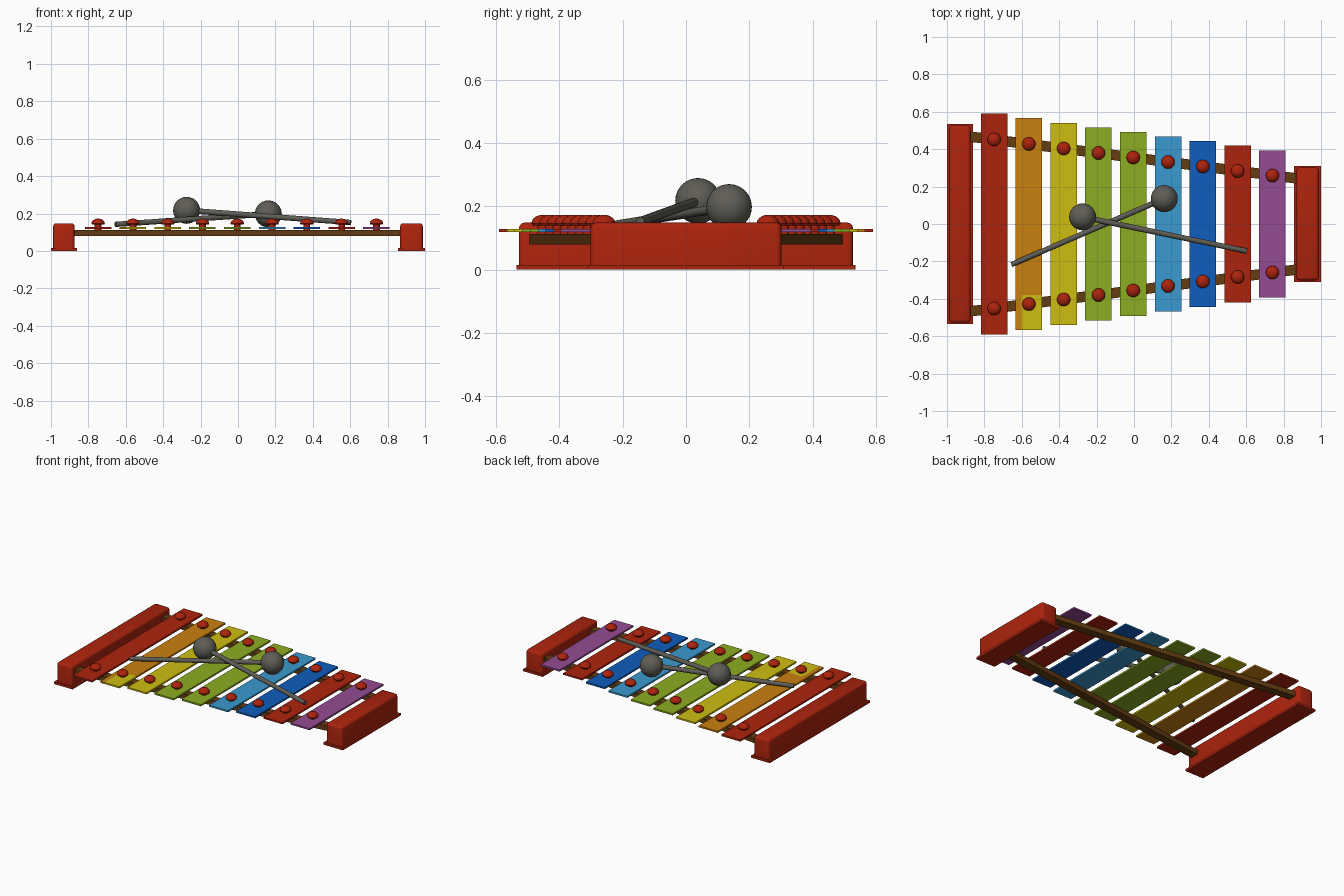
import bpy, bmesh, math
from mathutils import Vector

if "Cube" in bpy.data.objects:
    bpy.data.objects.remove(bpy.data.objects["Cube"])


def material(name, rgb):
    m = bpy.data.materials.new(name)
    m.diffuse_color = (*rgb, 1)
    m.use_nodes = True
    m.node_tree.nodes["Principled BSDF"].inputs["Base Color"].default_value = m.diffuse_color
    return m


RED = material("red", (0.42, 0.017, 0.004))
ORANGE = material("orange", (0.60, 0.22, 0.005))
YELLOW = material("yellow", (0.62, 0.51, 0.005))
GREEN = material("green", (0.27, 0.42, 0.016))
SKY = material("light blue", (0.042, 0.32, 0.62))
BLUE = material("blue", (0.005, 0.11, 0.51))
PURPLE = material("purple", (0.30, 0.07, 0.29))
BROWN = material("brown", (0.13, 0.046, 0.006))
GREY = material("grey", (0.115, 0.11, 0.092))


def finish(bm, name, *mats, smooth=False):
    bmesh.ops.recalc_face_normals(bm, faces=bm.faces[:])
    me = bpy.data.meshes.new(name)
    bm.to_mesh(me)
    bm.free()
    ob = bpy.data.objects.new(name, me)
    bpy.context.collection.objects.link(ob)
    for m in mats:
        me.materials.append(m)
    if smooth:
        bpy.ops.object.select_all(action='DESELECT')
        ob.select_set(True)
        bpy.context.view_layer.objects.active = ob
        bpy.ops.object.shade_smooth_by_angle(angle=math.radians(40))
    return ob


def add_box(bm, lo, hi):
    lo, hi = Vector(lo), Vector(hi)
    vs = bmesh.ops.create_cube(bm, size=1)["verts"]
    for v in vs:
        v.co = (lo + hi) / 2 + v.co * (hi - lo)
    return vs


# End blocks: a thin foot plate below a body with rounded top and corners
def end_block(name, x0, x1, half):
    bm = bmesh.new()
    vs = add_box(bm, (x0 + .012, -half + .008, .012), (x1 - .012, half - .008, .148))
    edges = {e for v in vs for e in v.link_edges
             if max(e.verts[0].co.z, e.verts[1].co.z) > .1}
    bmesh.ops.bevel(bm, geom=list(edges), offset=.016, segments=3,
                    profile=.5, affect='EDGES')
    add_box(bm, (x0, -half, 0), (x1, half, .015))
    finish(bm, name, RED, smooth=True)


end_block("long_end_block", -1.0, -.862, .535)
end_block("short_end_block", .855, 1.0, .309)

# Rails converging towards the short end
for side, label in ((-1, "front"), (1, "back")):
    bm = bmesh.new()
    for v in add_box(bm, (-.89, -.028, .08), (.88, .028, .113)):
        v.co.y += side * (.355 - .128 * v.co.x)
    finish(bm, label + "_rail", BROWN)


# Pins: short stem with a domed head
def pin(name, x, y):
    prof = [(0, .1), (.018, .1), (.018, .14), (.032, .14), (.036, .146)]
    prof += [(.036 * math.cos(a), .146 + .027 * math.sin(a))
             for a in (math.radians(d) for d in (18, 36, 54, 72))] + [(0, .173)]
    bm = bmesh.new()
    vs = [bm.verts.new((r, 0, z)) for r, z in prof]
    es = [bm.edges.new(p) for p in zip(vs, vs[1:])]
    bmesh.ops.spin(bm, geom=vs + es, cent=(0, 0, 0), axis=(0, 0, 1),
                   angle=math.tau, steps=20)
    bmesh.ops.remove_doubles(bm, verts=bm.verts[:], dist=1e-5)
    bmesh.ops.translate(bm, verts=bm.verts[:], vec=(x, y, 0))
    finish(bm, name, RED, smooth=True)


# Tone bars, each held by two pins
colours = [RED, ORANGE, YELLOW, GREEN, GREEN, SKY, BLUE, RED, PURPLE]
for i, mat in enumerate(colours):
    x, half = -.748 + i * .186, .59 - i * .0245
    bm = bmesh.new()
    add_box(bm, (x - .071, -half, .118), (x + .071, half, .129))
    mats = [mat]
    if mat is ORANGE:  # yellow patch on the front end of this bar
        mats.append(YELLOW)
        for co, no in (((-.602, 0, 0), (1, 0, 0)), ((0, -.38, 0), (0, 1, 0))):
            bmesh.ops.bisect_plane(bm, geom=bm.verts[:] + bm.edges[:] + bm.faces[:],
                                   plane_co=co, plane_no=no)
        for f in bm.faces:
            c = f.calc_center_median()
            f.material_index = int(c.x > -.602 and c.y < -.38 and f.normal.z > -.5)
    finish(bm, f"tone_bar_{i + 1}", *mats)
    for side, label in ((-1, "front"), (1, "back")):
        pin(f"{label}_pin_{i + 1}", x, side * (.452 - i * .0241))


# Mallets: ball head on a straight stick
def mallet(name, head, tip):
    head, tip = Vector(head), Vector(tip)
    bm = bmesh.new()
    bmesh.ops.create_uvsphere(bm, u_segments=32, v_segments=16, radius=.072)
    bmesh.ops.translate(bm, verts=bm.verts[:], vec=head)
    finish(bm, name + "_head", GREY, smooth=True)
    bm = bmesh.new()
    d = tip - head
    bmesh.ops.create_cone(bm, cap_ends=True, segments=16, radius1=.015,
                          radius2=.014, depth=d.length)
    bmesh.ops.rotate(bm, verts=bm.verts[:], cent=(0, 0, 0),
                     matrix=d.to_track_quat('Z', 'Y').to_matrix())
    bmesh.ops.translate(bm, verts=bm.verts[:], vec=(head + tip) / 2)
    finish(bm, name + "_stick", GREY, smooth=True)


mallet("left_mallet", (-.275, .038, .217), (.603, -.145, .152))
mallet("right_mallet", (.162, .136, .198), (-.655, -.217, .142))
